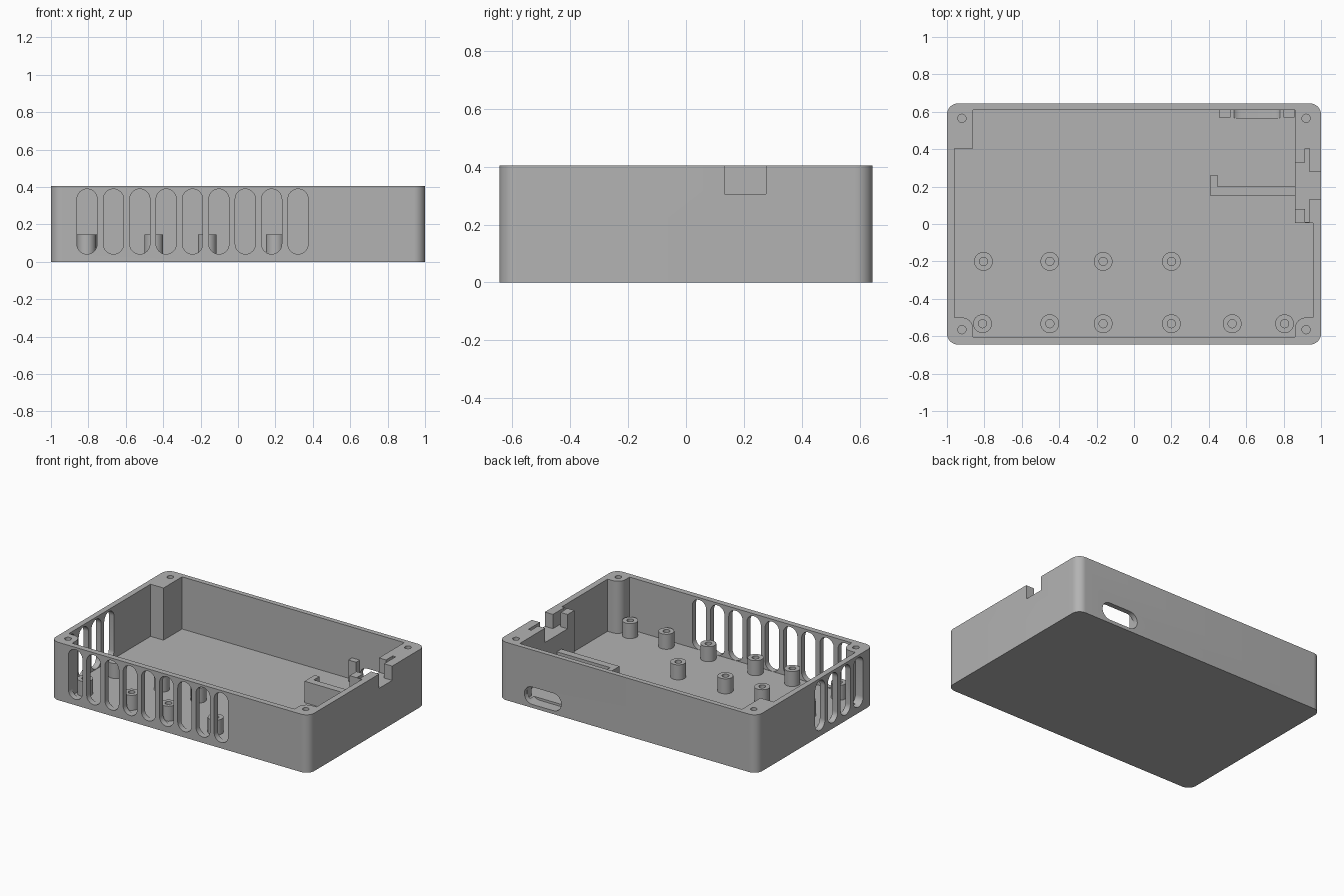
import bpy, bmesh, math
from mathutils import Matrix, Vector

old = bpy.data.objects.get("Cube")
if old:
    bpy.data.objects.remove(old, do_unlink=True)

grey = bpy.data.materials.new("plain grey plastic")
grey.use_nodes = True
colour = (0.45, 0.45, 0.45, 1)
grey.diffuse_color = colour
grey.node_tree.nodes["Principled BSDF"].inputs["Base Color"].default_value = colour

HEIGHT, FLOOR, HALF_Y = 0.405, 0.04, 0.645


def prism(name, outline, low, high, turn=Matrix()):
    """Extrude a flat outline from low to high, then turn it."""
    bm = bmesh.new()
    face = bm.faces.new([bm.verts.new((x, y, low)) for x, y in outline])
    top = bmesh.ops.extrude_face_region(bm, geom=[face])["geom"]
    bmesh.ops.translate(bm, vec=(0, 0, high - low),
                        verts=[v for v in top if isinstance(v, bmesh.types.BMVert)])
    bmesh.ops.transform(bm, matrix=turn, verts=bm.verts)
    bmesh.ops.recalc_face_normals(bm, faces=bm.faces)
    mesh = bpy.data.meshes.new(name)
    bm.to_mesh(mesh)
    bm.free()
    mesh.materials.append(grey)
    ob = bpy.data.objects.new(name, mesh)
    bpy.context.collection.objects.link(ob)
    return ob


def rect(x0, x1, y0, y1):
    return [(x0, y0), (x1, y0), (x1, y1), (x0, y1)]


def arc(cx, cy, r, start, end, steps):
    angles = [math.radians(start + (end - start) * i / steps) for i in range(steps + 1)]
    return [(cx + r * math.cos(a), cy + r * math.sin(a)) for a in angles]


def circle(x, y, r, steps=32):
    return arc(x, y, r, 0, 360, steps)[:-1]


def stadium(cx, cy, half_w, half_h):
    r = min(half_w, half_h)
    dx, dy = half_w - r, half_h - r
    if dx > dy:
        return arc(cx + dx, cy, r, -90, 90, 16) + arc(cx - dx, cy, r, 90, 270, 16)
    return arc(cx, cy + dy, r, 0, 180, 16) + arc(cx, cy - dy, r, 180, 360, 16)


def cut(target, cutter):
    """Carve the cutter out of the target and discard it."""
    mod = target.modifiers.new("cut", "BOOLEAN")
    mod.operation, mod.solver, mod.object = "DIFFERENCE", "EXACT", cutter
    cutter.hide_render = True
    graph = bpy.context.evaluated_depsgraph_get()
    mesh = bpy.data.meshes.new_from_object(target.evaluated_get(graph))
    target.modifiers.clear()
    target.data = mesh
    bpy.data.objects.remove(cutter, do_unlink=True)


# Rounded outer shell
R = 0.06
shell_outline = []
for sx, sy, start in ((1, 1, 0), (-1, 1, 90), (-1, -1, 180), (1, -1, 270)):
    shell_outline += arc(sx * (1 - R), sy * (HALF_Y - R), R, start, start + 90, 12)
shell = prism("case_shell", shell_outline, 0, HEIGHT)

# Inner cavity, leaving solid screw corners and the connector block
cavity = [(-0.86, 0.61), (-0.86, 0.405), (-0.96, 0.405), (-0.96, -0.5)]
cavity += arc(-0.92, -0.56, 0.06, 90, 0, 10) + [(-0.86, -0.605), (0.86, -0.605)]
cavity += arc(0.92, -0.56, 0.06, 180, 90, 10)
cavity += [(0.957, -0.5), (0.957, 0.005), (0.86, 0.005), (0.86, 0.61)]
cut(shell, prism("cavity_cutter", cavity, FLOOR, 0.5))

# Screw holes in the four corners
for sx in (-1, 1):
    for sy in (-1, 1):
        cut(shell, prism("screw_cutter", circle(sx * 0.92, sy * 0.565, 0.022), 0.1, 0.5))

# Vent slots: nine on the front, four on the right side
stand_y = Matrix.Rotation(math.pi / 2, 4, "X")
stand_x = Matrix.Rotation(math.pi / 2, 4, "Z") @ stand_y
for i in range(9):
    cut(shell, prism("vent_cutter", stadium(-0.807 + 0.141 * i, 0.215, 0.054, 0.174),
                     0.59, 0.7, stand_y))
for i in range(4):
    cut(shell, prism("vent_cutter", stadium(-0.477 + 0.141 * i, 0.215, 0.054, 0.174),
                     -1.1, -0.94, stand_x))

# Port opening through the back wall, dipping into the floor
cut(shell, prism("port_cutter", stadium(0.657, 0.085, 0.143, 0.061), -0.7, -0.567, stand_y))

# Stepped connector slot in the left wall
for x0, x1, y0, y1 in ((0.93, 1.1, 0.133, 0.277), (0.915, 0.937, 0.01, 0.405),
                       (0.84, 0.92, 0.08, 0.33)):
    cut(shell, prism("connector_cutter", rect(x0, x1, y0, y1), 0.305, 0.5))

# Hollow standoffs on the floor
spots = [(x, -0.2) for x in (-0.805, -0.45, -0.165, 0.2)]
spots += [(x, -0.533) for x in (-0.81, -0.45, -0.165, 0.2, 0.525, 0.805)]
parts = [shell]
for x, y in spots:
    post = prism("standoff", circle(x, y, 0.05), FLOOR - 0.005, 0.145)
    cut(post, prism("standoff_cutter", circle(x, y, 0.022), FLOOR + 0.005, 0.2))
    parts.append(post)

# L-shaped board rail and the ribs beside the port
rail = [(0.41, 0.15), (0.865, 0.15), (0.865, 0.2), (0.447, 0.2), (0.447, 0.262), (0.41, 0.262)]
parts.append(prism("board_rail", rail, FLOOR - 0.005, 0.19))
for x in (0.455, 0.798):
    parts.append(prism("port_rib", rect(x, x + 0.06, 0.57, 0.615), FLOOR - 0.005, 0.19))

# Smooth the round surfaces, keep edges crisp
bpy.ops.object.select_all(action="DESELECT")
for ob in parts:
    ob.select_set(True)
bpy.context.view_layer.objects.active = shell
bpy.ops.object.shade_smooth_by_angle(angle=math.radians(30))
